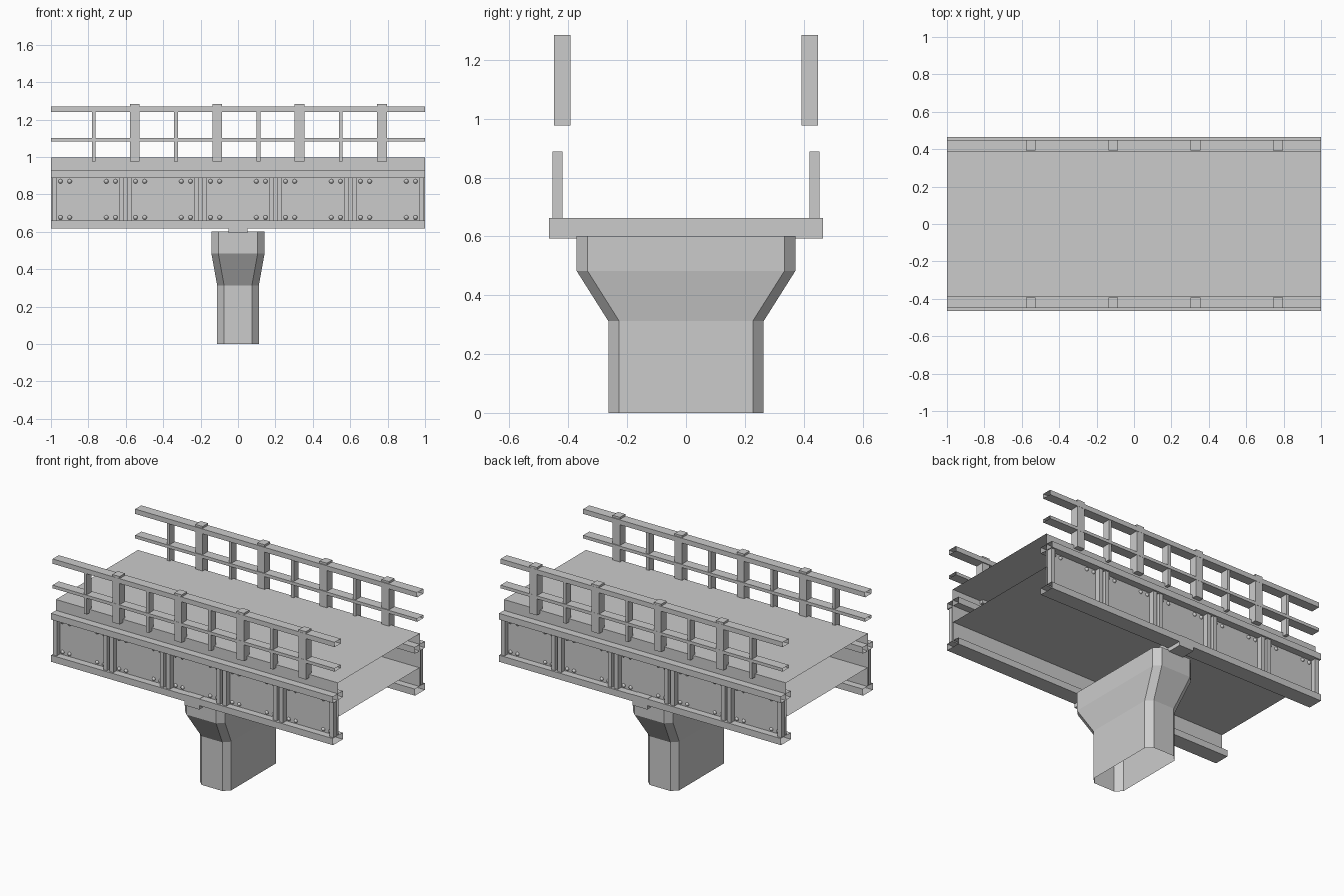
import bpy, bmesh
from math import pi
from mathutils import Matrix, Vector

if "Cube" in bpy.data.objects:
    bpy.data.objects.remove(bpy.data.objects["Cube"], do_unlink=True)

# Single concrete and steel grey
grey = bpy.data.materials.new("plain_grey")
grey.use_nodes = True
grey.diffuse_color = (0.6, 0.6, 0.6, 1)
grey.node_tree.nodes["Principled BSDF"].inputs["Base Color"].default_value = grey.diffuse_color


def finish(name, bm):
    bmesh.ops.recalc_face_normals(bm, faces=bm.faces)
    mesh = bpy.data.meshes.new(name)
    bm.to_mesh(mesh)
    bm.free()
    mesh.materials.append(grey)
    obj = bpy.data.objects.new(name, mesh)
    bpy.context.collection.objects.link(obj)


def add_box(bm, x, y, z):
    """Closed box from (min, max) ranges."""
    size = [b - a for a, b in (x, y, z)]
    mid = [(a + b) / 2 for a, b in (x, y, z)]
    bmesh.ops.create_cube(bm, size=1, matrix=Matrix.Translation(mid) @ Matrix.Diagonal((*size, 1)))


def add_loft(bm, loops):
    """Skin between closed loops, leaving the ends open."""
    rings = [[bm.verts.new(p) for p in loop] for loop in loops]
    for low, high in zip(rings, rings[1:]):
        for i in range(len(low)):
            j = (i + 1) % len(low)
            bm.faces.new((low[i], low[j], high[j], high[i]))
    return rings


def add_section(bm, profile):
    """Open-ended section running the full length in x."""
    add_loft(bm, [[Vector((x, y, z)) for y, z in profile] for x in (-1, 1)])


def rect(y0, y1, z0, z1):
    return [(y0, z0), (y1, z0), (y1, z1), (y0, z1)]


# Hollow deck spanning between the girder webs
bm = bmesh.new()
add_section(bm, rect(-0.415, 0.415, 0.78, 0.998))
finish("deck", bm)

# Pier with chamfered corners and flared head
def chamfered(hx, hy, z, c=0.037):
    quarter = [(hx, hy - c), (hx - c, hy)]
    pts = quarter + [(-x, y) for x, y in reversed(quarter)]
    pts += [(-x, -y) for x, y in pts]
    return [Vector((x, y, z)) for x, y in pts]

bm = bmesh.new()
rings = add_loft(bm, [chamfered(0.111, 0.264, 0), chamfered(0.111, 0.264, 0.312),
                      chamfered(0.142, 0.372, 0.483), chamfered(0.142, 0.372, 0.602)])
bm.faces.new(rings[-1])
finish("pier", bm)

# Bearing plate across the pier head
bm = bmesh.new()
add_box(bm, (-0.052, 0.052), (-0.466, 0.466), (0.593, 0.662))
finish("bearing_plate", bm)

PANELS = [0.401 * i for i in range(-2, 3)]
LARGE_POSTS = [-0.552 + 0.4405 * i for i in range(4)]
SMALL_POSTS = [-0.771 + 0.44 * i for i in range(4)]

for side, label in ((-1, "front"), (1, "back")):
    def span(a, b):
        return tuple(sorted((side * a, side * b)))

    # I-shaped edge girder
    outer = [(0.465, 0.618), (0.465, 0.66), (0.42, 0.66),
             (0.42, 0.888), (0.465, 0.888), (0.465, 0.928)]
    inner = [(0.83 - y, z) for y, z in reversed(outer)]
    bm = bmesh.new()
    add_section(bm, [(side * y, z) for y, z in outer + inner])
    finish(label + "_girder", bm)

    # Web stiffeners in pairs at the panel joints
    bm = bmesh.new()
    for cx in PANELS:
        for x in (cx - 0.1785, cx + 0.1785):
            add_box(bm, (x - 0.0135, x + 0.0135), span(0.42, 0.454), (0.66, 0.888))
    finish(label + "_stiffeners", bm)

    # Domed bolts near the panel corners
    bm = bmesh.new()
    for cx in PANELS:
        for dx in (-0.147, -0.098, 0.098, 0.147):
            for z in (0.677, 0.87):
                bmesh.ops.create_uvsphere(
                    bm, u_segments=10, v_segments=6, radius=0.012,
                    matrix=Matrix.Translation((cx + dx, side * 0.42, z)) @ Matrix.Rotation(pi / 2, 4, "X"))
    buried = [v for v in bm.verts if side * v.co.y < 0.419]
    bmesh.ops.delete(bm, geom=buried, context="VERTS")
    for face in bm.faces:
        face.smooth = True
    finish(label + "_bolts", bm)

    # Railing posts
    bm = bmesh.new()
    for x in LARGE_POSTS:
        add_box(bm, (x - 0.026, x + 0.026), span(0.393, 0.448), (0.977, 1.284))
    finish(label + "_large_posts", bm)
    bm = bmesh.new()
    for x in SMALL_POSTS:
        add_box(bm, (x - 0.01, x + 0.01), span(0.395, 0.445), (0.977, 1.245))
    finish(label + "_small_posts", bm)

    # Open-ended rails
    for part, z0, z1 in (("top_rail", 1.24, 1.271), ("middle_rail", 1.083, 1.103)):
        bm = bmesh.new()
        add_section(bm, rect(*span(0.387, 0.449), z0, z1))
        finish(label + "_" + part, bm)
